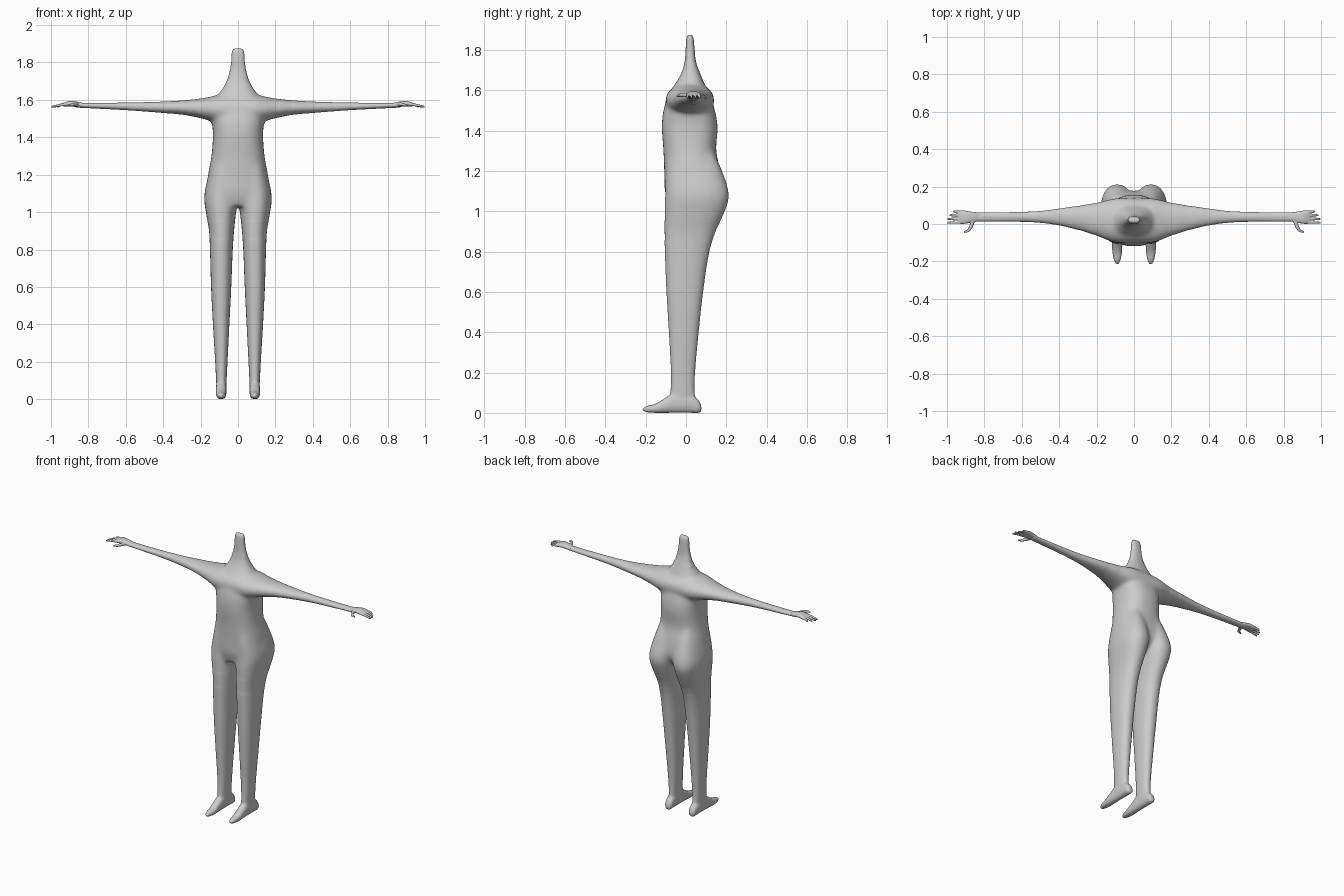
import bpy, bmesh, math
from mathutils import Vector

if "Cube" in bpy.data.objects:
    bpy.data.objects.remove(bpy.data.objects["Cube"])

skin = bpy.data.materials.new("grey clay")
skin.diffuse_color = (0.6, 0.6, 0.6, 1)
skin.use_nodes = True
skin.node_tree.nodes["Principled BSDF"].inputs["Base Color"].default_value = skin.diffuse_color


def dense(rows, step):
    """Smoothly interpolate rows along their first value."""
    def slope(i, k):
        a, b = rows[max(i - 1, 0)], rows[min(i + 1, len(rows) - 1)]
        return (b[k] - a[k]) / (b[0] - a[0])
    out = [rows[0]]
    for i in range(len(rows) - 1):
        p, q = rows[i], rows[i + 1]
        h = q[0] - p[0]
        n = max(1, math.ceil(abs(h) / step))
        for j in range(1, n + 1):
            t = j / n
            row = [p[0] + h * t]
            for k in range(1, 5):
                row.append((2*t**3 - 3*t*t + 1) * p[k] + (t**3 - 2*t*t + t) * h * slope(i, k)
                           + (3*t*t - 2*t**3) * q[k] + (t**3 - t*t) * h * slope(i + 1, k))
            out.append(row)
    return out


def loft(bm, axis, rows, power=2.3, side=1, step=0.02, count=40):
    """Rounded sections (position, min a, max a, min b, max b) along an axis."""
    rings = []
    for s, a0, a1, b0, b1 in dense(rows, step):
        ring = []
        for i in range(count):
            t = 2 * math.pi * i / count
            c, d = math.cos(t), math.sin(t)
            a = (a0 + a1) / 2 + (a1 - a0) / 2 * math.copysign(abs(c) ** (2 / power), c)
            b = (b0 + b1) / 2 + (b1 - b0) / 2 * math.copysign(abs(d) ** (2 / power), d)
            x, y, z = {"x": (s, a, b), "y": (a, s, b), "z": (a, b, s)}[axis]
            ring.append(bm.verts.new((x * side, y, z)))
        rings.append(ring)
    faces = [bm.faces.new(rings[0]), bm.faces.new(rings[-1])]
    for r, q in zip(rings, rings[1:]):
        for i in range(count):
            j = (i + 1) % count
            faces.append(bm.faces.new((r[i], r[j], q[j], q[i])))
    bmesh.ops.recalc_face_normals(bm, faces=faces)


def tube(bm, points, radii, count=12):
    """Chain of overlapping balls along a path, for fingers."""
    for (p, q, r, s) in zip(points, points[1:], radii, radii[1:]):
        p, q = Vector(p), Vector(q)
        n = max(2, math.ceil((q - p).length / 0.002))
        for i in range(n + 1):
            t = i / n
            ball = bmesh.ops.create_icosphere(bm, subdivisions=2, radius=r + (s - r) * t)
            bmesh.ops.translate(bm, verts=ball["verts"], vec=p.lerp(q, t))


def fuse(name, bm, voxel):
    """Merge overlapping volumes into one skin."""
    mesh = bpy.data.meshes.new(name)
    bm.to_mesh(mesh)
    bm.free()
    obj = bpy.data.objects.new(name, mesh)
    bpy.context.collection.objects.link(obj)
    mod = obj.modifiers.new("fuse", "REMESH")
    mod.mode, mod.voxel_size = "VOXEL", voxel
    bpy.context.view_layer.update()
    obj.data = bpy.data.meshes.new_from_object(obj.evaluated_get(bpy.context.evaluated_depsgraph_get()))
    obj.modifiers.clear()
    obj.data.materials.clear()
    obj.data.materials.append(skin)
    return obj


def relax(obj, rounds, rule):
    bm = bmesh.new()
    bm.from_mesh(obj.data)
    verts = [v for v in bm.verts if rule(v.co)]
    for _ in range(rounds):
        bmesh.ops.smooth_vert(bm, verts=verts, factor=0.5, use_axis_x=True, use_axis_y=True, use_axis_z=True)
    for f in bm.faces:
        f.smooth = True
    bm.to_mesh(obj.data)
    bm.free()


# Body: torso and neck, legs, feet and arms
bm = bmesh.new()
torso = [(1.03, -.13, .13, -.085, .12), (1.1, -.165, .165, -.105, .175), (1.2, -.16, .16, -.108, .17),
         (1.3, -.142, .142, -.112, .15), (1.42, -.134, .134, -.12, .157), (1.5, -.14, .14, -.112, .143),
         (1.58, -.13, .13, -.085, .112), (1.63, -.105, .105, -.055, .093), (1.68, -.072, .072, -.025, .072),
         (1.74, -.048, .048, -.007, .05), (1.8, -.037, .037, -.002, .043), (1.86, -.033, .033, .002, .037),
         (1.875, -.026, .026, .009, .03)]
loft(bm, "z", torso, 2.5)
leg = [(1.3, .02, .13, -.09, .135), (1.2, .003, .158, -.1, .18), (1.08, .0, .181, -.104, .214),
       (1.0, .01, .172, -.107, .194), (.9, .021, .155, -.107, .148), (.8, .028, .15, -.105, .116),
       (.6, .036, .144, -.097, .085), (.4, .046, .134, -.085, .063), (.2, .056, .122, -.075, .045),
       (.1, .061, .117, -.078, .043), (.03, .064, .113, -.09, .055)]
foot = [(.076, .075, .102, .008, .035), (.065, .066, .112, .0, .06), (.03, .062, .117, .0, .09),
        (-.05, .061, .118, .0, .105), (-.1, .062, .118, .0, .076), (-.15, .064, .116, .0, .046),
        (-.195, .072, .107, .003, .034), (-.215, .082, .097, .01, .024)]
arm = [(.0, -.1, .14, 1.47, 1.635), (.1, -.1, .138, 1.475, 1.628), (.15, -.085, .128, 1.488, 1.617),
       (.2, -.065, .116, 1.502, 1.608), (.3, -.032, .098, 1.521, 1.597), (.4, -.008, .083, 1.53, 1.591),
       (.5, .006, .07, 1.538, 1.588), (.6, .011, .065, 1.545, 1.586), (.75, .012, .064, 1.553, 1.584),
       (.87, .012, .062, 1.559, 1.585)]
for side in (1, -1):
    loft(bm, "z", leg, 2.3, side)
    loft(bm, "y", foot, 2.3, side, 0.01)
    loft(bm, "x", arm, 2.1, side)
body = fuse("body", bm, 0.0065)
relax(body, 2, lambda c: True)
relax(body, 14, lambda c: abs(c.x) < .3 and .85 < c.z < 1.72)
relax(body, 14, lambda c: abs(c.x) < .22 and .95 < c.z < 1.68)

# Hands: palm, four fingers and a thumb
bm = bmesh.new()
palm = [(.83, .014, .062, 1.559, 1.584), (.87, .008, .066, 1.563, 1.592), (.9, .002, .071, 1.565, 1.594),
        (.925, .0, .073, 1.565, 1.588), (.94, .004, .07, 1.567, 1.581)]
loft(bm, "x", palm, 2.3, 1, 0.01)
for y0, y1, tip in ((.01, .007, .993), (.028, .027, .992), (.047, .047, .982), (.064, .067, .962)):
    tube(bm, [(.92, y0, 1.576), (.955, (y0 + y1) / 2, 1.572), (tip, y1, 1.564)], [.0085, .0075, .006])
tube(bm, [(.86, .02, 1.575), (.872, -.015, 1.576), (.885, -.036, 1.574), (.905, -.042, 1.571)],
     [.012, .01, .008, .006])
hands = fuse("hands", bm, 0.0028)
relax(hands, 3, lambda c: True)
hands.modifiers.new("mirror", "MIRROR").use_clip = False
